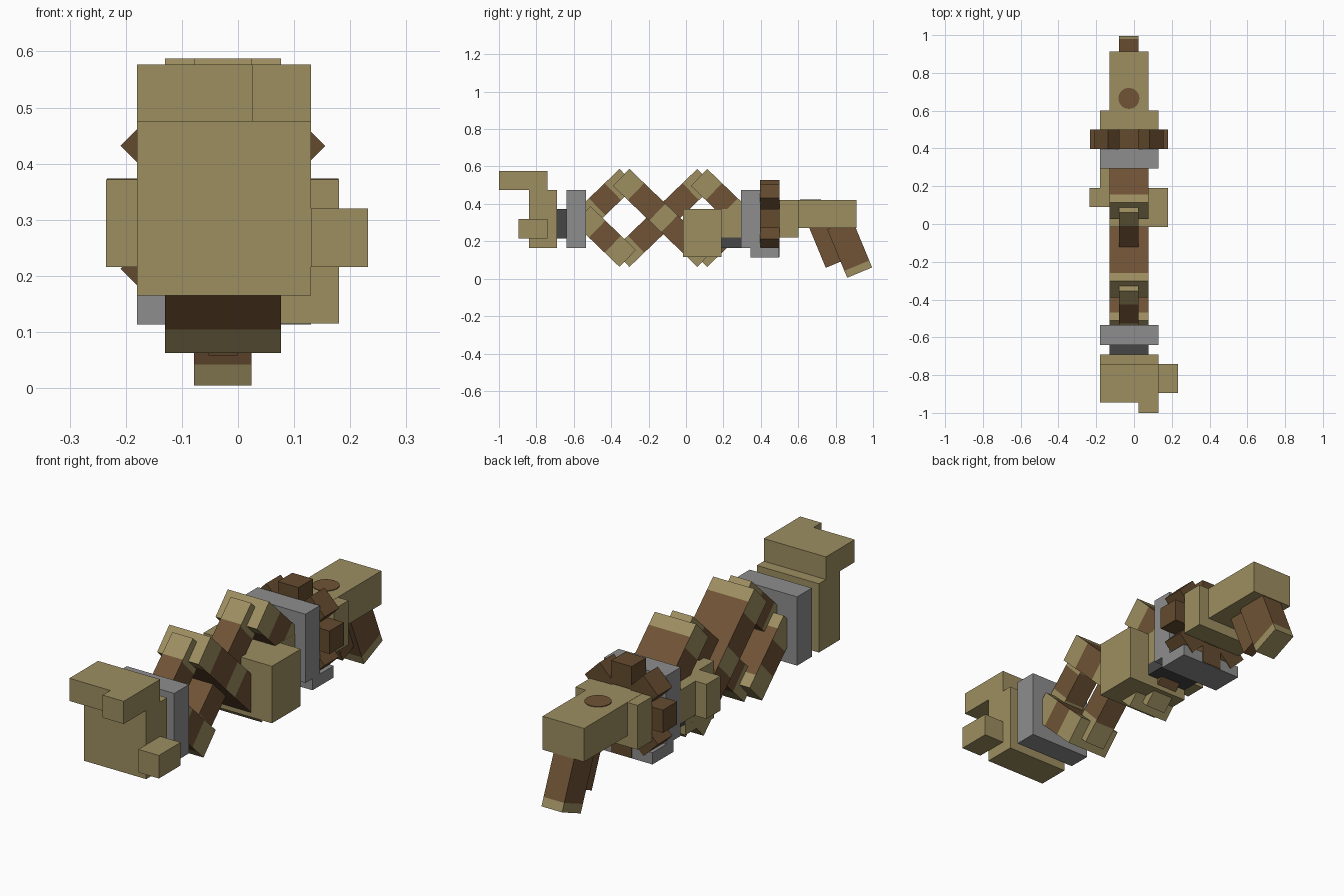
import bpy, bmesh, math
from mathutils import Matrix, Vector

cube = bpy.data.objects.get("Cube")
if cube:
    bpy.data.objects.remove(cube, do_unlink=True)


def material(name, rgb):
    m = bpy.data.materials.new(name)
    m.use_nodes = True
    m.diffuse_color = (*rgb, 1)
    m.node_tree.nodes["Principled BSDF"].inputs["Base Color"].default_value = (*rgb, 1)
    return m


TAN = material("tan_wood", (0.34, 0.275, 0.12))
BROWN = material("brown_wood", (0.16, 0.087, 0.036))
GEAR = material("gear_brown", (0.127, 0.07, 0.028))
GREY = material("grey_metal", (0.27, 0.27, 0.27))
DARK = material("dark_metal", (0.062, 0.062, 0.062))

MID_X = -0.027


def finish(name, bm, mats):
    mesh = bpy.data.meshes.new(name)
    bm.to_mesh(mesh)
    bm.free()
    for m in mats:
        mesh.materials.append(m)
    obj = bpy.data.objects.new(name, mesh)
    bpy.context.collection.objects.link(obj)
    return obj


def box(name, x, y, z, mat):
    bm = bmesh.new()
    size = [b - a for a, b in (x, y, z)]
    bmesh.ops.create_cube(bm, size=1, matrix=Matrix.Diagonal((*size, 1)))
    obj = finish(name, bm, [mat])
    obj.location = [(a + b) / 2 for a, b in (x, y, z)]
    return obj


def beam(name, width, thick, length, centre, angle, cuts, is_tan):
    """Tilted beam along local y, cut across and coloured by a face rule."""
    bm = bmesh.new()
    bmesh.ops.create_cube(bm, size=1, matrix=Matrix.Diagonal((width, length, thick, 1)))
    for c in cuts:
        bmesh.ops.bisect_plane(bm, geom=bm.verts[:] + bm.edges[:] + bm.faces[:],
                               plane_co=(0, c, 0), plane_no=(0, 1, 0))
    bm.normal_update()
    for f in bm.faces:
        f.material_index = 0 if is_tan(f.calc_center_median().y, f.normal) else 1
    obj = finish(name, bm, [TAN, BROWN])
    obj.location = (MID_X, *centre)
    obj.rotation_euler.x = angle
    return obj


# Fist
FULL = (-0.18, 0.13)
INNER = (-0.13, 0.077)
box("palm", FULL, (-0.84, -0.69), (0.165, 0.475), TAN)
box("folded_fingers", (-0.18, 0.025), (-0.945, -0.74), (0.475, 0.577), TAN)
box("index_finger", (0.025, 0.13), (-1, -0.74), (0.475, 0.577), TAN)
box("thumb", (0.13, 0.232), (-0.895, -0.74), (0.216, 0.32), TAN)
box("wrist", INNER, (-0.69, -0.64), (0.216, 0.372), DARK)
box("front_plate", FULL, (-0.64, -0.535), (0.165, 0.475), GREY)

# Scissor linkage: narrow beams rise to the back, wide ones fall
STEP, RISE, HALF, OVER = 0.208, 0.2, 0.063, 0.024
START_Y, MID_Z = -0.537, 0.325


def link(name, start, end, width):
    a, b = [Vector((START_Y + i * STEP, MID_Z + j * RISE)) for i, j in (start, end)]
    d = b - a
    half = d.length / 2 + OVER
    long_beam = end[0] - start[0] > 1
    cap = 0.06 if width > 0.15 else 0.1

    def is_tan(y, n):
        from_end = half - abs(y)
        if abs(n.x) > 0.5:
            return from_end < 0.11 or (long_beam and abs(y) < 0.045)
        return from_end < cap

    cuts = [s * (half - c) for s in (-1, 1) for c in (cap, 0.11)]
    if long_beam:
        cuts += [-0.045, 0.045]
    beam(name, width, HALF * 2, half * 2, (a + b) / 2, math.atan2(d.y, d.x), cuts, is_tan)


for label, s, width in (("rising", 1, 0.103), ("falling", -1, 0.207)):
    link(label + "_front_link", (0, 0), (1, s), width)
    link(label + "_long_link", (1, -s), (3, s), width)
    link(label + "_rear_link", (3, -s), (4, 0), width)

# Side holder
box("holder_block", (-0.13, 0.18), (-0.015, 0.19), (0.115, 0.372), TAN)
box("holder_knob", (-0.235, -0.13), (0.09, 0.19), (0.216, 0.372), TAN)
box("holder_arm", (-0.18, 0.077), (0.19, 0.296), (0.22, 0.372), TAN)
box("holder_rod", INNER, (0.185, 0.296), (0.165, 0.221), DARK)

# Rear plate with its lower lip
box("rear_plate", FULL, (0.295, 0.398), (0.165, 0.475), GREY)
box("rear_plate_lip", FULL, (0.345, 0.496), (0.113, 0.166), GREY)

# Gear: a ring of eight square teeth
GEAR_Z, TOOTH = 0.322, 0.103
for i in range(8):
    a = i * math.pi / 4
    tooth = box(f"gear_tooth_{i + 1}", (-TOOTH / 2, TOOTH / 2), (0.396, 0.499),
                (-TOOTH / 2, TOOTH / 2), GEAR)
    tooth.location.x = MID_X + 0.155 * math.cos(a)
    tooth.location.z = GEAR_Z + 0.155 * math.sin(a)
    tooth.rotation_euler.y = -a

# Stock
box("stock_collar", FULL, (0.499, 0.602), (0.22, 0.42), TAN)
box("stock_body", INNER, (0.39, 0.912), (0.27, 0.421), TAN)
bm = bmesh.new()
bmesh.ops.create_cone(bm, cap_ends=True, segments=16, radius1=0.056, radius2=0.056, depth=0.006)
knot = finish("stock_top_patch", bm, [BROWN])
knot.location = (MID_X, 0.665, 0.421)

# Tilted grip and trigger
TILT = math.radians(22.5)
beam("grip", 0.103, 0.144, 0.28, (0.875, 0.162), TILT - math.pi / 2 , [0.1],
     lambda y, n: y > 0.1).rotation_euler.x = -math.pi / 2 + TILT
beam("trigger", 0.052, 0.103, 0.24, (0.749, 0.189), TILT - math.pi / 2, [],
     lambda y, n: False)
